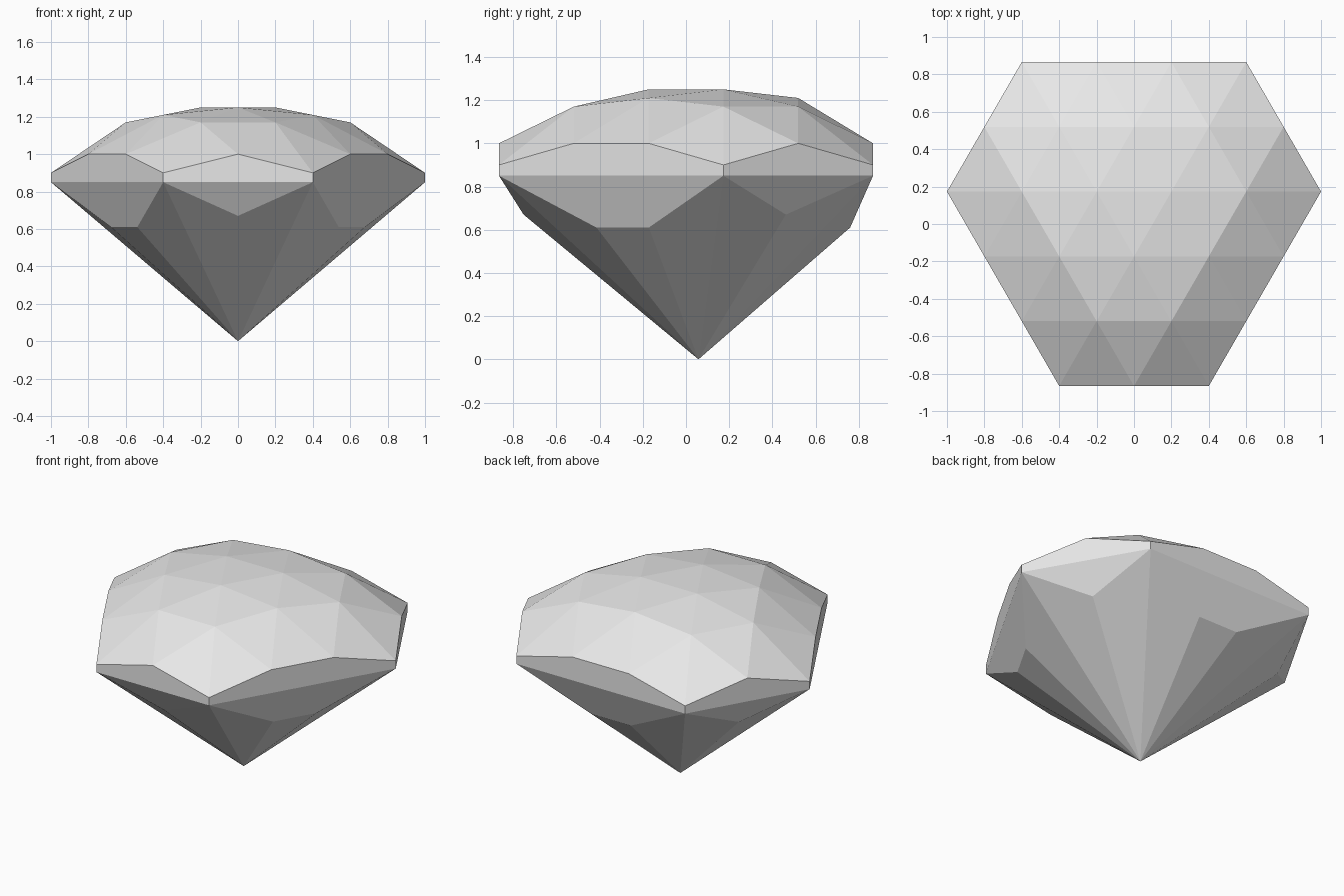
import bpy, bmesh, math
from mathutils import Vector, Matrix

if "Cube" in bpy.data.objects:
    bpy.data.objects.remove(bpy.data.objects["Cube"], do_unlink=True)

STEP = 0.4
ROW = STEP * math.sqrt(3) / 2
AXIS = Vector((0, ROW / 6, 0))        # three-fold symmetry axis
MIDDLE = AXIS + Vector((0, 0, 0.75))

grey = bpy.data.materials.new("gem_grey")
grey.use_nodes = True
grey.diffuse_color = (0.8, 0.8, 0.8, 1)
grey.node_tree.nodes["Principled BSDF"].inputs["Base Color"].default_value = (0.8, 0.8, 0.8, 1)


def make_part(name, faces):
    """Build one flat-shaded part from polygons, all facing outward."""
    bm = bmesh.new()
    for points in faces:
        face = bm.faces.new([bm.verts.new(p) for p in points])
        face.normal_update()
        if face.normal.dot(face.calc_center_median() - MIDDLE) < 0:
            face.normal_flip()
    bmesh.ops.remove_doubles(bm, verts=bm.verts, dist=0.0005)
    mesh = bpy.data.meshes.new(name)
    bm.to_mesh(mesh)
    bm.free()
    mesh.materials.append(grey)
    obj = bpy.data.objects.new(name, mesh)
    bpy.context.collection.objects.link(obj)


def spin(point, turn):
    """Rotate a point about the gem axis by thirds of a turn."""
    return Matrix.Rotation(turn * math.tau / 3, 3, 'Z') @ (Vector(point) - AXIS) + AXIS


def crown_height(x, y):
    r = math.hypot(x, y - AXIS.y)
    for limit, z in ((0.3, 1.25), (0.5, 1.21), (0.7, 1.17), (0.96, 1.0)):
        if r < limit:
            return z
    return 0.9


# Crown: triangular lattice domed by distance from the axis
rows = []
for i, count in enumerate((3, 4, 5, 6, 5, 4)):
    y = (i - 2.5) * ROW
    xs = [(j - (count - 1) / 2) * STEP for j in range(count)]
    rows.append([Vector((x, y, crown_height(x, y))) for x in xs])

crown = []
for a, b in zip(rows, rows[1:]):
    short, wide = (a, b) if len(a) < len(b) else (b, a)
    for j, p in enumerate(short):
        crown.append((p, wide[j], wide[j + 1]))
        if j + 1 < len(short):
            crown.append((p, short[j + 1], wide[j + 1]))
make_part("crown", crown)

# Girdle and pavilion: one short front side and one long back side, repeated three times
BASE = 0.85
girdle, pavilion = [], []
apex = AXIS.copy()
for turn in range(3):
    for edge, inner in (
        (rows[0], [(0, -0.752, 0.67)]),
        (rows[-1], [(-0.14, 0.76, 0.61), (0.14, 0.76, 0.61)]),
    ):
        top = [spin(p, turn) for p in edge]
        left, right = (Vector((p.x, p.y, BASE)) for p in (top[0], top[-1]))
        keel = [spin(p, turn) for p in inner]
        girdle.append([left] + top + [right])
        pavilion.append([left] + keel + [right])
        chain = [left] + keel + [right]
        for p, q in zip(chain, chain[1:]):
            pavilion.append((p, q, apex))
make_part("girdle", girdle)
make_part("pavilion", pavilion)
